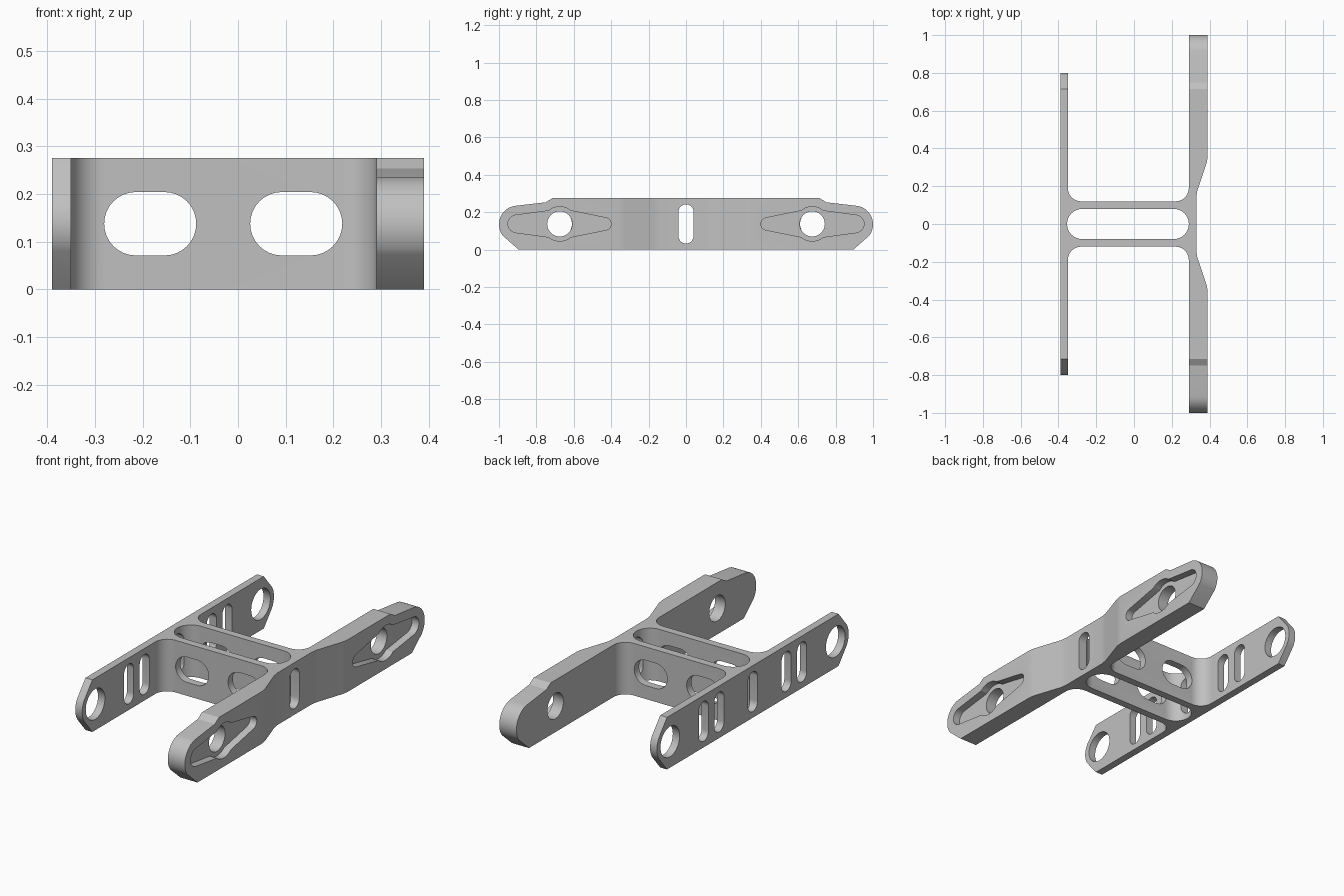
import bpy
import bmesh
from math import cos, sin, radians

HEIGHT = 0.275
MID = HEIGHT / 2

cube = bpy.data.objects.get("Cube")
if cube:
    bpy.data.objects.remove(cube, do_unlink=True)

metal = bpy.data.materials.new("grey_metal")
metal.use_nodes = True
metal.diffuse_color = (0.53, 0.53, 0.53, 1)
metal.node_tree.nodes["Principled BSDF"].inputs["Base Color"].default_value = (0.53, 0.53, 0.53, 1)


def arc(cx, cy, r, start, end, steps=10):
    angles = [radians(start + (end - start) * i / steps) for i in range(steps + 1)]
    return [(cx + r * cos(a), cy + r * sin(a)) for a in angles]


def slot(cx, cy, w, h):
    """Round-ended slot outline; a circle when w equals h."""
    r = min(w, h) / 2
    dx, dy = w / 2 - r, h / 2 - r
    if dx > 0:
        return arc(cx + dx, cy, r, -90, 90, 16) + arc(cx - dx, cy, r, 90, 270, 16)
    if dy > 0:
        return arc(cx, cy + dy, r, 0, 180, 16) + arc(cx, cy - dy, r, 180, 360, 16)
    return arc(cx, cy, r, 0, 360, 40)[:-1]


def flip(points, index):
    """Mirror an outline across zero in one of its two coordinates."""
    return [(-a, b) if index == 0 else (a, -b) for a, b in reversed(points)]


def prism(name, outlines, axis, low, high):
    """Extrude flat outlines along the named axis."""
    place = {"x": lambda a, b, t: (t, a, b),
             "y": lambda a, b, t: (a, t, b),
             "z": lambda a, b, t: (a, b, t)}[axis]
    bm = bmesh.new()
    for outline in outlines:
        rings = [[bm.verts.new(place(a, b, t)) for a, b in outline] for t in (low, high)]
        bm.faces.new(rings[0])
        bm.faces.new(rings[1])
        n = len(outline)
        for i in range(n):
            j = (i + 1) % n
            bm.faces.new((rings[0][i], rings[0][j], rings[1][j], rings[1][i]))
    bmesh.ops.recalc_face_normals(bm, faces=bm.faces)
    mesh = bpy.data.meshes.new(name)
    bm.to_mesh(mesh)
    bm.free()
    mesh.materials.append(metal)
    obj = bpy.data.objects.new(name, mesh)
    bpy.context.collection.objects.link(obj)
    return obj


def cut(target, tool, operation="DIFFERENCE"):
    """Apply a boolean and discard the tool."""
    tool.hide_render = True
    mod = target.modifiers.new(tool.name, "BOOLEAN")
    mod.operation = operation
    mod.solver = "EXACT"
    mod.object = tool
    bpy.context.view_layer.objects.active = target
    bpy.ops.object.modifier_apply(modifier=mod.name)
    bpy.data.objects.remove(tool, do_unlink=True)


def both_ends(outline):
    return [outline, flip(outline, 0)]


# Plan outline: wide arm with waist, filleted cross webs, thin arm
half_plan = [(0.33, 0.14), (0.335, 0.175), (0.385, 0.325), (0.39, 0.355), (0.39, 1.05), (0.29, 1.05)]
half_plan += arc(0.22, 0.19, 0.07, 0, -90) + arc(-0.28, 0.19, 0.07, -90, -180)
half_plan += [(-0.35, 0.85), (-0.39, 0.85)]
frame = prism("bracket_frame", [half_plan + flip(half_plan, 1)], "z", -0.05, 0.33)

# Side outline of the wide arm trims the whole frame
half_side = [(0.895, 0)] + arc(0.9, 0.135, 0.1, -38, 82, 16) + [(0.75, 0.253), (0.715, HEIGHT)]
cut(frame, prism("side_trim", [half_side + flip(half_side, 0)], "x", -0.5, 0.5), "INTERSECT")

# Chamfered, rounded noses of the thin arm
nose = [(0.715, 0.4), (0.715, HEIGHT)] + arc(0.7, MID, 0.1, 35, -35) + [(0.715, 0), (0.715, -0.1)]
nose += [(0.9, -0.1), (0.9, 0.4)]
cut(frame, prism("nose_trim", both_ends(nose), "x", -0.45, -0.3))

# Opening between the two cross webs
cut(frame, prism("web_gap", [slot(-0.032, 0, 0.645, 0.16)], "z", -0.1, 0.4))

# Oval windows through both webs
windows = [slot(x, MID, 0.193, 0.133) for x in (-0.184, 0.122)]
cut(frame, prism("web_windows", windows, "y", -0.3, 0.3))

# Centre slot through both arms
cut(frame, prism("centre_slot", [slot(0, MID, 0.08, 0.21)], "x", -0.5, 0.5))

# Paired slots and end holes in the thin arm
thin_holes = []
for y in (0.28, 0.41):
    thin_holes += both_ends(slot(y, MID, 0.08, 0.21))
thin_holes += both_ends(slot(0.69, MID, 0.16, 0.16))
cut(frame, prism("thin_arm_holes", thin_holes, "x", -0.45, -0.3))

# Tapered recesses with a round bulge, and end holes, in the wide arm
recess = arc(0.905, MID, 0.047, -80, 80) + arc(0.675, MID, 0.092, 50, 130)
recess += arc(0.433, MID, 0.033, 100, 260) + arc(0.675, MID, 0.092, 230, 310)
cut(frame, prism("wide_arm_recess", both_ends(recess), "x", 0.35, 0.45))
cut(frame, prism("wide_arm_holes", both_ends(slot(0.675, MID, 0.134, 0.134)), "x", 0.2, 0.5))

# Smooth the curves, keep the edges crisp
bpy.ops.object.select_all(action="DESELECT")
frame.select_set(True)
bpy.context.view_layer.objects.active = frame
bpy.ops.object.shade_smooth_by_angle(angle=radians(25))
